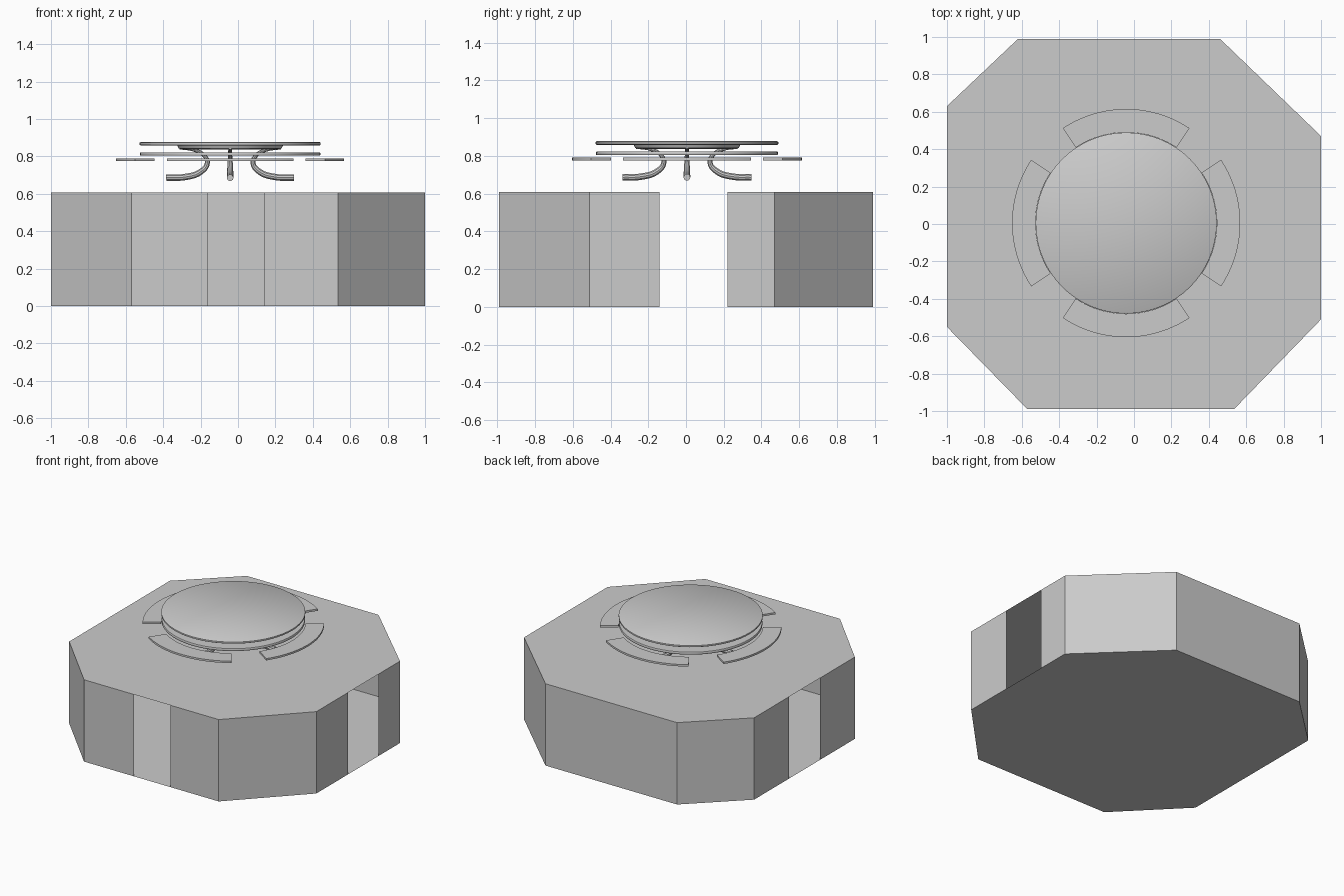
import bpy, bmesh, math
from mathutils import Vector

if "Cube" in bpy.data.objects:
    bpy.data.objects.remove(bpy.data.objects["Cube"])

CX, CY = -0.042, 0.005   # table centre

grey = bpy.data.materials.new("plain grey")
grey.diffuse_color = (0.6, 0.6, 0.6, 1)
grey.use_nodes = True
grey.node_tree.nodes["Principled BSDF"].inputs["Base Color"].default_value = grey.diffuse_color


def make(name, bm, smooth=False):
    me = bpy.data.meshes.new(name)
    bm.to_mesh(me)
    bm.free()
    ob = bpy.data.objects.new(name, me)
    bpy.context.collection.objects.link(ob)
    me.materials.append(grey)
    if smooth:
        finish(ob)
    return ob


def finish(ob):
    bpy.ops.object.select_all(action='DESELECT')
    ob.select_set(True)
    bpy.context.view_layer.objects.active = ob
    bpy.ops.object.shade_smooth_by_angle(angle=math.radians(35))


def lathe(name, profile, n=64):
    """Closed disc from (radius, z) points, bottom to top."""
    bm = bmesh.new()
    rings = [[bm.verts.new((CX + r * math.cos(2 * math.pi * i / n),
                            CY + r * math.sin(2 * math.pi * i / n), z))
              for i in range(n)] for r, z in profile]
    for a, b in zip(rings, rings[1:]):
        for i in range(n):
            j = (i + 1) % n
            bm.faces.new((a[i], a[j], b[j], b[i]))
    bm.faces.new(rings[0][::-1])
    bm.faces.new(rings[-1])
    return make(name, bm, True)


# Eight-sided room: floor, ceiling and thin walls with three doorways
H = 0.607
outline = [(-0.57, -0.99), (0.535, -0.99), (1, -0.51), (1, 0.47),
           (0.46, 0.99), (-0.62, 0.99), (-1, 0.63), (-1, -0.55)]
doors = {0: ((-0.16, -0.99), (0.14, -0.99)),
         2: ((1, -0.14), (1, 0.22)),
         6: ((-1, 0.22), (-1, -0.14))}

bm = bmesh.new()
bm.faces.new([bm.verts.new((x, y, 0)) for x, y in reversed(outline)])
make("room_floor", bm)
bm = bmesh.new()
bm.faces.new([bm.verts.new((x, y, H)) for x, y in outline])
make("room_ceiling", bm)

bm = bmesh.new()
for i, p in enumerate(outline):
    q = outline[(i + 1) % 8]
    spans = [(p, doors[i][0]), (doors[i][1], q)] if i in doors else [(p, q)]
    for a, b in spans:
        bm.faces.new([bm.verts.new(v) for v in
                      ((*a, 0), (*b, 0), (*b, H), (*a, H))])
make("room_walls", bm)

# Table top, lower disc and hub
lathe("table_top", [(0.478, 0.858), (0.484, 0.862), (0.484, 0.873), (0.478, 0.877)])
lathe("lower_disc", [(0.48, 0.804), (0.482, 0.807), (0.482, 0.819), (0.48, 0.822)])
lathe("table_hub", [(0.235, 0.836), (0.275, 0.842), (0.282, 0.858)])

# Four curved seats around the table
for k, side in enumerate(("right", "back", "left", "front")):
    bm = bmesh.new()
    n, half = 20, math.radians(33.7)
    pts = []
    for r, sgn in ((0.61, 1), (0.485, -1)):
        for i in range(n + 1):
            a = k * math.pi / 2 + sgn * (-half + 2 * half * i / n)
            pts.append((CX + r * math.cos(a), CY + r * math.sin(a), 0.776))
    f = bm.faces.new([bm.verts.new(p) for p in pts])
    ext = bmesh.ops.extrude_face_region(bm, geom=[f])
    bmesh.ops.translate(bm, vec=(0, 0, 0.014),
                        verts=[v for v in ext["geom"] if isinstance(v, bmesh.types.BMVert)])
    bmesh.ops.recalc_face_normals(bm, faces=bm.faces[:])
    make(side + "_seat", bm, True)

# Four curved tapering legs: (distance from centre, height, thickness)
path = [(0.342, 0.686, 0.018), (0.24, 0.69, 0.018), (0.16, 0.716, 0.017),
        (0.122, 0.765, 0.014), (0.14, 0.806, 0.011), (0.19, 0.834, 0.01),
        (0.27, 0.846, 0.009)]
for k, side in enumerate(("right", "back", "left", "front")):
    cu = bpy.data.curves.new(side + "_leg", 'CURVE')
    cu.dimensions = '3D'
    cu.bevel_depth = 1.0
    cu.bevel_resolution = 3
    cu.resolution_u = 6
    cu.use_fill_caps = True
    sp = cu.splines.new('BEZIER')
    sp.bezier_points.add(len(path) - 1)
    c, s = round(math.cos(k * math.pi / 2)), round(math.sin(k * math.pi / 2))
    for bp, (r, z, t) in zip(sp.bezier_points, path):
        bp.co = Vector((CX + r * c, CY + r * s, z))
        bp.radius = t
        bp.handle_left_type = bp.handle_right_type = 'AUTO'
    cu.materials.append(grey)
    ob = bpy.data.objects.new(side + "_leg", cu)
    bpy.context.collection.objects.link(ob)
    bpy.ops.object.select_all(action='DESELECT')
    ob.select_set(True)
    bpy.context.view_layer.objects.active = ob
    bpy.ops.object.convert(target='MESH')
    finish(bpy.context.object)
